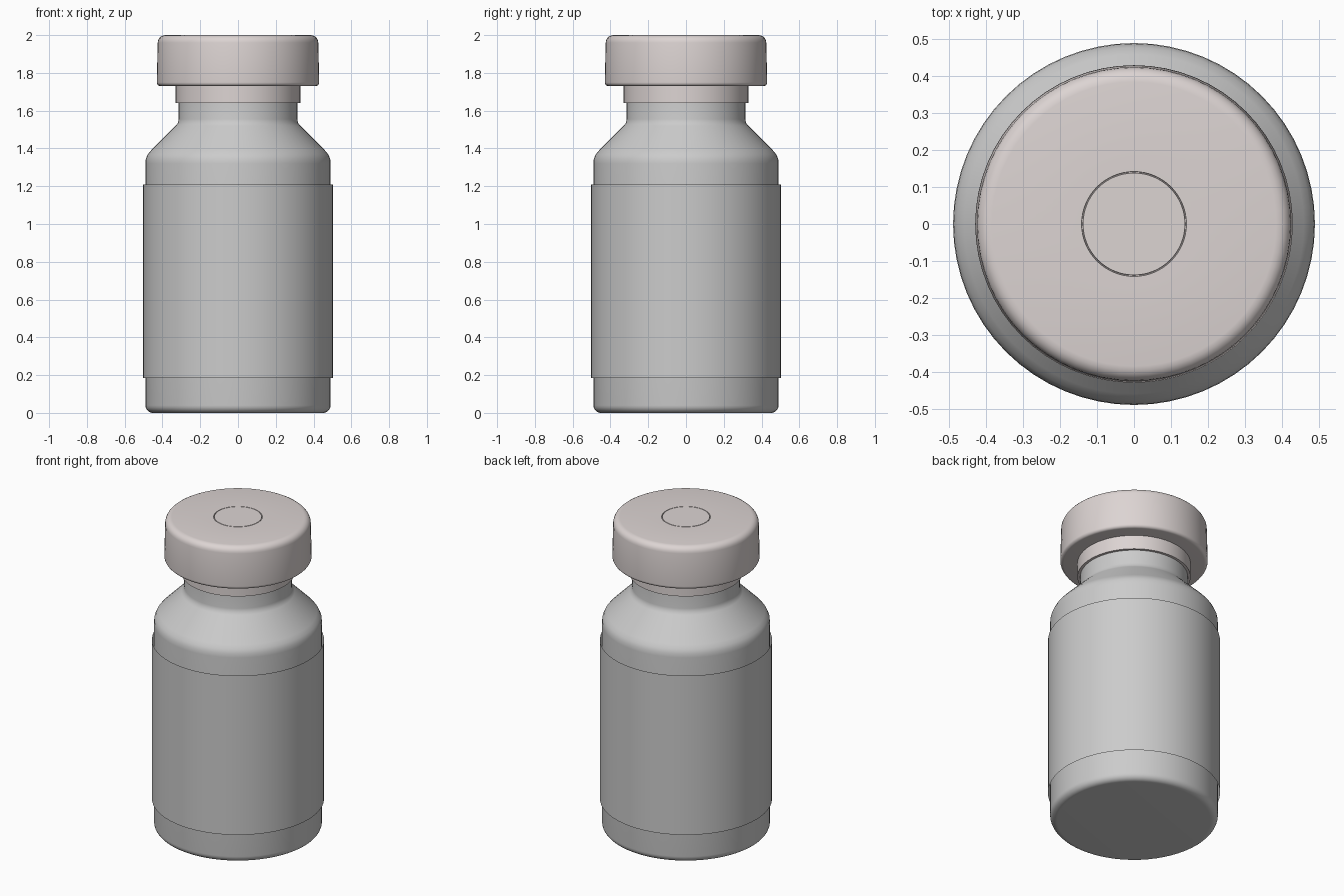
import bpy, bmesh, math

if "Cube" in bpy.data.objects:
    bpy.data.objects.remove(bpy.data.objects["Cube"])


def lathe(name, profile, segments=64, material=None, angle=35):
    """Revolve (radius, z) points about the z axis; radius 0 closes an end."""
    bm = bmesh.new()
    verts = [bm.verts.new((r, 0, z)) for r, z in profile]
    edges = [bm.edges.new(pair) for pair in zip(verts, verts[1:])]
    bmesh.ops.spin(bm, geom=verts + edges, cent=(0, 0, 0), axis=(0, 0, 1),
                   angle=math.tau, steps=segments, use_duplicate=False)
    bmesh.ops.remove_doubles(bm, verts=bm.verts, dist=0.0002)
    bmesh.ops.recalc_face_normals(bm, faces=bm.faces)
    mesh = bpy.data.meshes.new(name)
    bm.to_mesh(mesh)
    bm.free()
    obj = bpy.data.objects.new(name, mesh)
    bpy.context.collection.objects.link(obj)
    if material:
        mesh.materials.append(material)
    bpy.ops.object.select_all(action='DESELECT')
    obj.select_set(True)
    bpy.context.view_layer.objects.active = obj
    bpy.ops.object.shade_smooth_by_angle(angle=math.radians(angle))
    return obj


def arc(cr, cz, radius, start, end, steps=5):
    """Points of a rounded profile corner, angles in degrees."""
    return [(cr + radius * math.cos(math.radians(start + (end - start) * i / steps)),
             cz + radius * math.sin(math.radians(start + (end - start) * i / steps)))
            for i in range(steps + 1)]


cap_mat = bpy.data.materials.new("cap_pink_grey")
cap_mat.diffuse_color = (0.72, 0.66, 0.65, 1)
cap_mat.use_nodes = True
cap_mat.node_tree.nodes["Principled BSDF"].inputs["Base Color"].default_value = cap_mat.diffuse_color

# Glass bottle with rounded foot, sloped shoulder and straight neck
lathe("bottle_body",
      [(0, 0), (0.445, 0)] + arc(0.45, 0.04, 0.04, -80, 0)
      + [(0.49, 1.32), (0.488, 1.345), (0.478, 1.368), (0.46, 1.39),
         (0.33, 1.52), (0.318, 1.535), (0.314, 1.555),
         (0.314, 1.72), (0, 1.72)])

# Thin wrapped label standing just off the glass
lathe("label", [(0.502, 0.185), (0.502, 1.21)])

# Crimp collar below the cap
lathe("cap_collar", [(0.314, 1.64), (0.33, 1.64), (0.33, 1.735)],
      material=cap_mat)

# Cap with rounded rims and a shallow groove around the centre disc
lathe("cap",
      [(0, 1.73), (0.41, 1.73)] + arc(0.41, 1.75, 0.02, -70, 0)
      + arc(0.385, 1.96, 0.04, 0, 90)
      + [(0.142, 2.0), (0.141, 1.994), (0.139, 1.994), (0.138, 2.0), (0, 2.0)],
      material=cap_mat)
